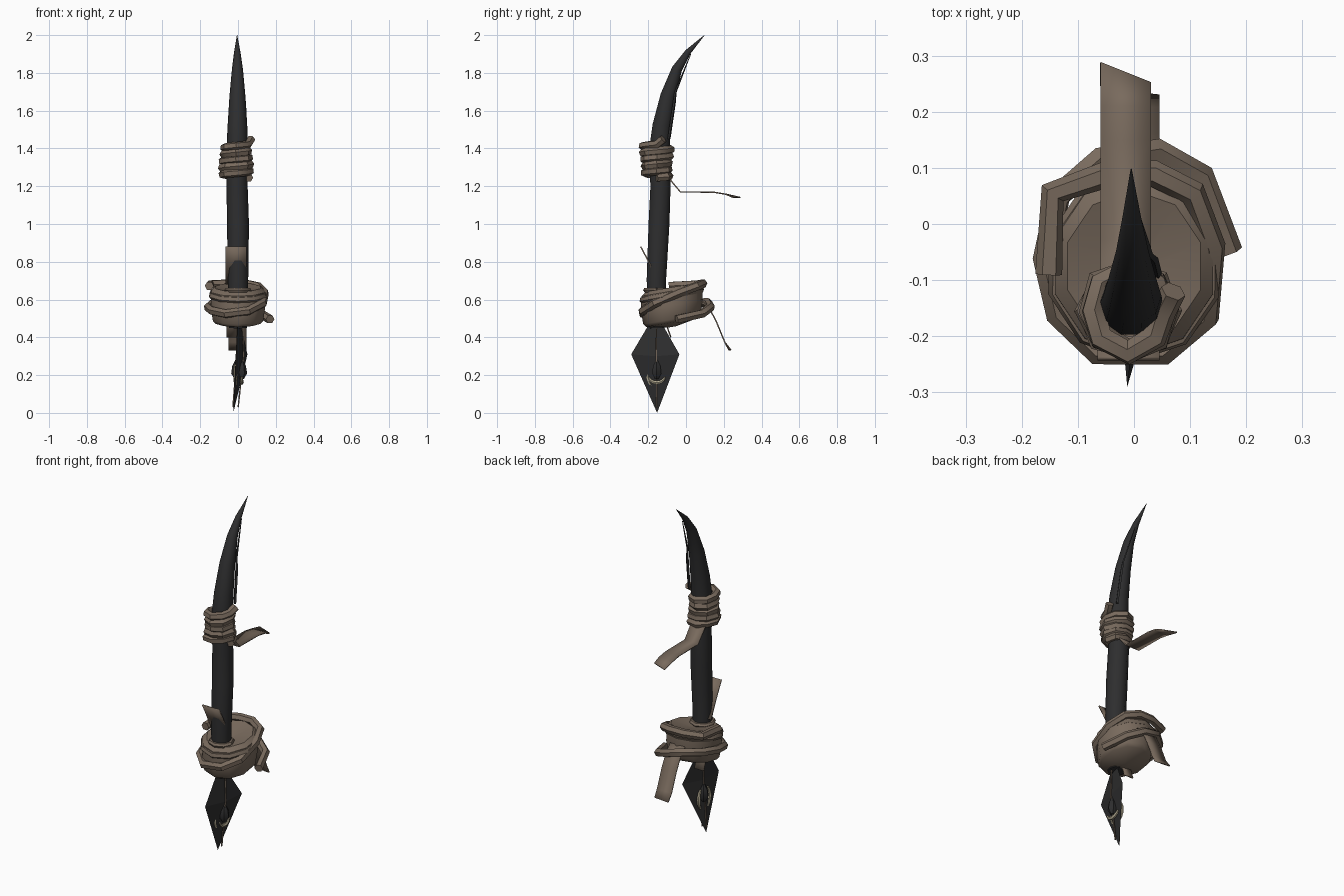
import bpy, bmesh, math
from mathutils import Vector

cube = bpy.data.objects.get("Cube")
if cube:
    bpy.data.objects.remove(cube)


def material(name, rgb):
    m = bpy.data.materials.new(name)
    m.use_nodes = True
    m.diffuse_color = (*rgb, 1)
    bsdf = next(n for n in m.node_tree.nodes if n.type == 'BSDF_PRINCIPLED')
    bsdf.inputs["Base Color"].default_value = (*rgb, 1)
    return m


BLACK = material("black horn", (0.027, 0.027, 0.028))
LEATHER = material("brown leather", (0.19, 0.145, 0.11))
BONE = material("pale bone", (0.46, 0.41, 0.29))


def add(name, mesh, mat, angle=40):
    mesh.materials.clear()
    mesh.materials.append(mat)
    ob = bpy.data.objects.new(name, mesh)
    bpy.context.collection.objects.link(ob)
    bpy.ops.object.select_all(action='DESELECT')
    ob.select_set(True)
    bpy.context.view_layer.objects.active = ob
    bpy.ops.object.shade_smooth_by_angle(angle=math.radians(angle))
    return ob


def tube(name, pts, radius, mat, res=1, angle=40):
    """Bevelled path; radius is one number or one per point."""
    cu = bpy.data.curves.new(name, 'CURVE')
    cu.dimensions = '3D'
    cu.bevel_depth = 1
    cu.bevel_resolution = res
    cu.use_fill_caps = True
    sp = cu.splines.new('POLY')
    sp.points.add(len(pts) - 1)
    for i, p in enumerate(pts):
        sp.points[i].co = (*p, 1)
        sp.points[i].radius = radius if isinstance(radius, float) else radius[i]
    tmp = bpy.data.objects.new("path", cu)
    bpy.context.collection.objects.link(tmp)
    deps = bpy.context.evaluated_depsgraph_get()
    mesh = bpy.data.meshes.new_from_object(tmp.evaluated_get(deps))
    bpy.data.objects.remove(tmp)
    return add(name, mesh, mat, angle)


def strap(name, path, x0, x1, mat=LEATHER, slant=0.0):
    """Flat ribbon along a (y, z) path with a slanted far end."""
    bm = bmesh.new()
    rows = []
    for i, (y, z) in enumerate(path):
        cut = slant if i == len(path) - 1 else 0
        rows.append([bm.verts.new((x0, y, z)), bm.verts.new((x1, y - cut, z))])
    for a, b in zip(rows, rows[1:]):
        bm.faces.new((a[0], a[1], b[1], b[0]))
    mesh = bpy.data.meshes.new(name)
    bm.to_mesh(mesh)
    bm.free()
    ob = add(name, mesh, mat, 20)
    mod = ob.modifiers.new("thickness", 'SOLIDIFY')
    mod.thickness = 0.007
    mod.offset = 0
    return ob


# Curved horn: (x, y, z, radius)
horn = [(0.0, -.145, .45, .048), (0.0, -.157, .7, .054), (0.0, -.143, 1.0, .058),
        (-.005, -.135, 1.2, .056), (-.005, -.143, 1.38, .057), (-.003, -.128, 1.52, .052),
        (-.003, -.095, 1.68, .042), (-.003, -.048, 1.82, .029),
        (-.004, .01, 1.91, .017), (-.005, .098, 2.0, .001)]
tube("horn", [p[:3] for p in horn], [p[3] for p in horn], BLACK, res=3)

# Thin splinter behind the horn
tube("horn_splinter", [(.042, -.09, 1.45), (.035, -.062, 1.64), (.028, -.055, 1.7), (.006, .025, 1.9)],
     [.008, .008, .006, .002], BLACK, res=0)

# Upper cord wrapped round the horn
coil = []
for i in range(41):
    a = math.tau * i / 8
    r = .068 + .006 * math.sin(i * 1.7)
    coil.append((-.01 + r * math.cos(a), -.155 + r * math.sin(a), 1.245 + .0044 * i))
coil.append((.07, -.12, 1.45))
tube("upper_wrap", coil, .023, LEATHER)

# Tilted drum-shaped bundle
bm = bmesh.new()
profile = [(.02, .645), (.125, .665), (.148, .645), (.152, .57), (.14, .495), (.125, .478), (.02, .455)]
SIDES = 10
rings = []
for r, z in profile:
    ring = []
    for k in range(SIDES):
        a = math.tau * (k + .5) / SIDES
        y = r * math.sin(a) * 1.08
        ring.append(bm.verts.new((r * math.cos(a), y - .075, z + .17 * y)))
    rings.append(ring)
for a, b in zip(rings, rings[1:]):
    for k in range(SIDES):
        n = (k + 1) % SIDES
        bm.faces.new((a[k], b[k], b[n], a[n]))
bm.faces.new(rings[0])
bm.faces.new(rings[-1][::-1])
bmesh.ops.recalc_face_normals(bm, faces=bm.faces)
bundle = bpy.data.meshes.new("bundle")
bm.to_mesh(bundle)
bm.free()
add("bundle", bundle, LEATHER)

# Cord spiralling round the bundle, with both ends loose
cord = [(.17, -.05, .495), (.12, .085, .525), (.04, .13, .56), (-.06, .115, .585), (-.135, .05, .58),
        (-.158, -.06, .56), (-.135, -.16, .54), (-.065, -.228, .525), (.055, -.228, .54),
        (.13, -.165, .58), (.14, -.04, .635), (.105, .055, .67), (.035, .09, .685),
        (-.05, .088, .685), (-.145, .055, .68), (-.152, -.09, .672)]
tube("bundle_cord", cord, .024, LEATHER)
second = []
for k in range(11):
    a = math.tau * k / 10 + .3
    y = .152 * math.sin(a)
    second.append((.14 * math.cos(a), y - .075, .625 + .19 * y))
tube("bundle_band", second, .02, LEATHER)

# Collar where the horn enters the bundle
collar = [(.058 * math.cos(math.tau * k / 8), -.155 + .058 * math.sin(math.tau * k / 8), .65)
          for k in range(9)]
tube("horn_collar", collar, .014, LEATHER)

# Loose leather straps
strap("upper_strap", [(-.1, 1.25), (-.08, 1.23), (-.03, 1.17), (.15, 1.168), (.21, 1.158), (.288, 1.14)],
      -.06, .03, slant=.036)
strap("back_strap", [(.08, .6), (.12, .56), (.16, .485), (.205, .375), (.238, .332)], -.05, .045, slant=.01)
strap("front_strap", [(-.14, .68), (-.2, .805), (-.24, .88)], -.065, .045)
strap("lower_strap", [(-.13, .52), (-.105, .47), (-.08, .4)], -.06, .0)

# Diamond blade: flat rim, slightly thicker in the middle
bm = bmesh.new()
rim = [bm.verts.new(p) for p in ((-.025, -.153, 0), (.05, -.035, .31), (.0, -.16, .53), (-.012, -.29, .31))]
for side in (1, -1):
    mid = bm.verts.new((.014 + side * .012, -.16, .3))
    for k in range(4):
        f = (rim[k], rim[(k + 1) % 4], mid)
        bm.faces.new(f if side > 0 else f[::-1])
blade = bpy.data.meshes.new("blade")
bm.to_mesh(blade)
bm.free()
add("blade", blade, BLACK, 1)

# Cords, beads and bone hooks on both faces of the blade
for side, label in ((1, "left"), (-1, "right")):
    x = .012 + side * .014
    tube(label + "_blade_cord", [(x, -.155, .5), (x + side * .004, -.158, .3), (x - .025, -.154, .03)],
         .0045, LEATHER, res=0)
    tube(label + "_bead", [(x - .006, -.155, z) for z in (.28, .25, .21, .18)],
         [.006, .022, .028, .012], BLACK)


def arc(name, x, a0, a1, rz):
    pts = []
    for i in range(7):
        a = math.radians(a0 + (a1 - a0) * i / 6)
        pts.append((x, -.155 + .046 * math.cos(a), .2 + rz * math.sin(a)))
    tube(name, pts, [.005, .008, .01, .011, .01, .008, .005], BONE)


arc("left_hook", .02, 195, 345, .04)
arc("right_hook_front", -.014, 125, 235, .07)
arc("right_hook_back", -.006, -55, 55, .07)
